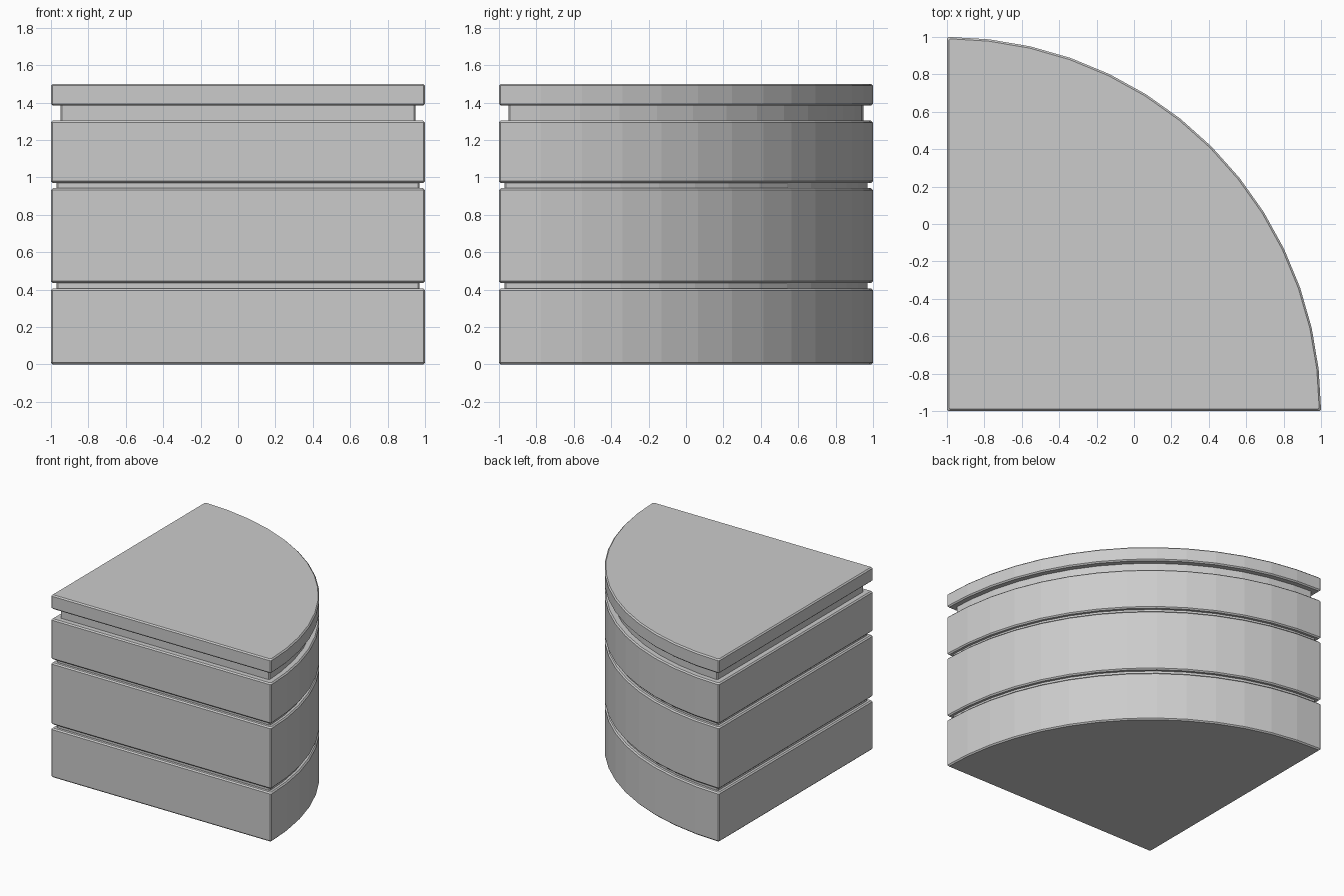
import bpy, bmesh
from math import asin, cos, sin, pi

if "Cube" in bpy.data.objects:
    bpy.data.objects.remove(bpy.data.objects["Cube"])

SEGMENTS = 14   # facets along the quarter arc
RADIUS = 2.0
CHAMFER = 0.01


def footprint(inset):
    """Quarter-disc outline inset evenly, with tiny cuts at its three corners."""
    r, e, c = RADIUS - inset, -1 + inset, CHAMFER * 0.8
    a0 = asin(inset / r)
    tip = -1 + r * cos(a0)
    lo, hi = a0 + c / r, pi / 2 - a0 - c / r
    pts = [(e, e + c), (e + c, e), (tip - c, e)]
    for i in range(SEGMENTS + 1):
        a = min(max(i * pi / 2 / SEGMENTS, lo), hi)
        pts.append((-1 + r * cos(a), -1 + r * sin(a)))
    return pts + [(e, tip - c)]


# Stacked blocks (bottom, top) and the inset of the groove above each
blocks = [(0.0, 0.405, 0.03), (0.435, 0.942, 0.03), (0.97, 1.303, 0.05), (1.383, 1.5, None)]

# Vertical profile as (inset, height)
profile = []
for n, (z0, z1, groove) in enumerate(blocks):
    profile += [(CHAMFER, z0), (0, z0 + CHAMFER), (0, z1 - CHAMFER), (CHAMFER, z1)]
    if groove:
        profile += [(groove, z1), (groove, blocks[n + 1][0])]

# Loft the outline through the profile into one closed solid
bm = bmesh.new()
rings = [[bm.verts.new((x, y, z)) for x, y in footprint(d)] for d, z in profile]
count = len(rings[0])
for low, high in zip(rings, rings[1:]):
    for i in range(count):
        j = (i + 1) % count
        bm.faces.new((low[i], low[j], high[j], high[i]))
bm.faces.new(rings[0][::-1])
bm.faces.new(rings[-1])
bmesh.ops.recalc_face_normals(bm, faces=bm.faces)

mesh = bpy.data.meshes.new("grooved_quarter_block")
bm.to_mesh(mesh)
bm.free()
obj = bpy.data.objects.new("grooved_quarter_block", mesh)
bpy.context.collection.objects.link(obj)
